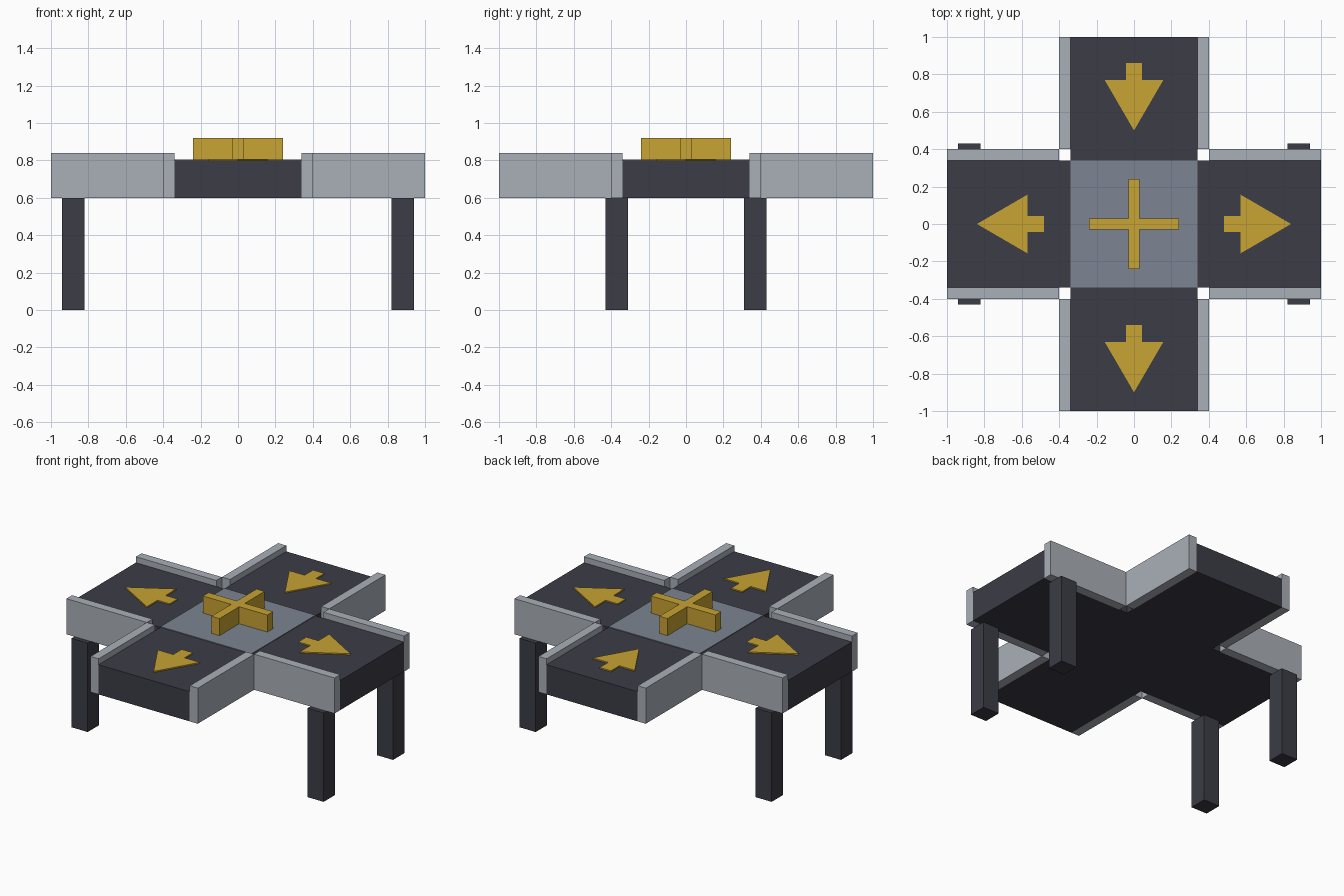
import bpy
import bmesh
from math import radians
from mathutils import Matrix

old = bpy.data.objects.get("Cube")
if old:
    bpy.data.objects.remove(old, do_unlink=True)


def make_material(name, rgb):
    mat = bpy.data.materials.new(name)
    mat.use_nodes = True
    colour = (*rgb, 1)
    mat.diffuse_color = colour
    mat.node_tree.nodes["Principled BSDF"].inputs["Base Color"].default_value = colour
    return mat


dark = make_material("dark charcoal", (0.045, 0.045, 0.061))
grey = make_material("light grey", (0.402, 0.434, 0.479))
slate = make_material("slate blue grey", (0.205, 0.235, 0.287))
gold = make_material("gold", (0.578, 0.366, 0.033))


def prism(name, outline, z0, z1, mat, matrix=Matrix()):
    """Extrude a flat outline from z0 to z1."""
    bm = bmesh.new()
    face = bm.faces.new([bm.verts.new((x, y, z0)) for x, y in outline])
    top = bmesh.ops.extrude_face_region(bm, geom=[face])["geom"]
    verts = [v for v in top if isinstance(v, bmesh.types.BMVert)]
    bmesh.ops.translate(bm, verts=verts, vec=(0, 0, z1 - z0))
    bm.transform(matrix)
    bmesh.ops.recalc_face_normals(bm, faces=bm.faces)
    mesh = bpy.data.meshes.new(name)
    bm.to_mesh(mesh)
    bm.free()
    mesh.materials.append(mat)
    obj = bpy.data.objects.new(name, mesh)
    bpy.context.collection.objects.link(obj)
    return obj


def box(name, x0, x1, y0, y1, z0, z1, mat, matrix=Matrix()):
    return prism(name, [(x0, y0), (x1, y0), (x1, y1), (x0, y1)], z0, z1, mat, matrix)


def cross_outline(length, half):
    """Plus-shaped outline, one arm per quarter turn."""
    points = []
    for c, s in ((1, 0), (0, 1), (-1, 0), (0, -1)):
        for x, y in ((length, -half), (length, half), (half, half)):
            points.append((x * c - y * s, x * s + y * c))
    return points


def turn(degrees):
    return Matrix.Rotation(radians(degrees), 4, "Z")


BOTTOM, DECK, RAIL_TOP = 0.6, 0.8, 0.84
BELT, RAIL = 0.34, 0.4

# Crossing belts and the centre plate
prism("belt_cross", cross_outline(1, BELT), BOTTOM, DECK, dark)
box("centre_plate", -BELT, BELT, -BELT, BELT, DECK, DECK + 0.005, slate)

# Side rails along each arm
for arm, angle in (("left", 0), ("back", 90), ("right", 180), ("front", 270)):
    for side, y0, y1 in (("a", BELT, RAIL), ("b", -RAIL, -BELT)):
        box(f"{arm}_rail_{side}", RAIL, 1, y0, y1, BOTTOM, RAIL_TOP, grey, turn(angle))

# Legs
for sx, xname in ((1, "left"), (-1, "right")):
    for sy, yname in ((1, "back"), (-1, "front")):
        place = Matrix.Translation((sx * 0.88, sy * 0.37, 0))
        box(f"{yname}_{xname}_leg", -0.06, 0.06, -0.06, 0.06, 0, BOTTOM, dark, place)

# Direction arrows on the belts
arrow = [(-0.18, -0.042), (-0.09, -0.042), (-0.09, -0.157), (0.18, 0),
         (-0.09, 0.157), (-0.09, 0.042), (-0.18, 0.042)]
for arm, x, y, angle in (("left", 0.66, 0, 0), ("right", -0.66, 0, 180),
                         ("front", 0, -0.72, 270), ("back", 0, 0.68, 270)):
    place = Matrix.Translation((x, y, 0)) @ turn(angle)
    prism(f"{arm}_arrow", arrow, DECK, DECK + 0.008, gold, place)

# Raised cross in the middle
prism("centre_cross", cross_outline(0.24, 0.03), DECK, 0.92, gold)
